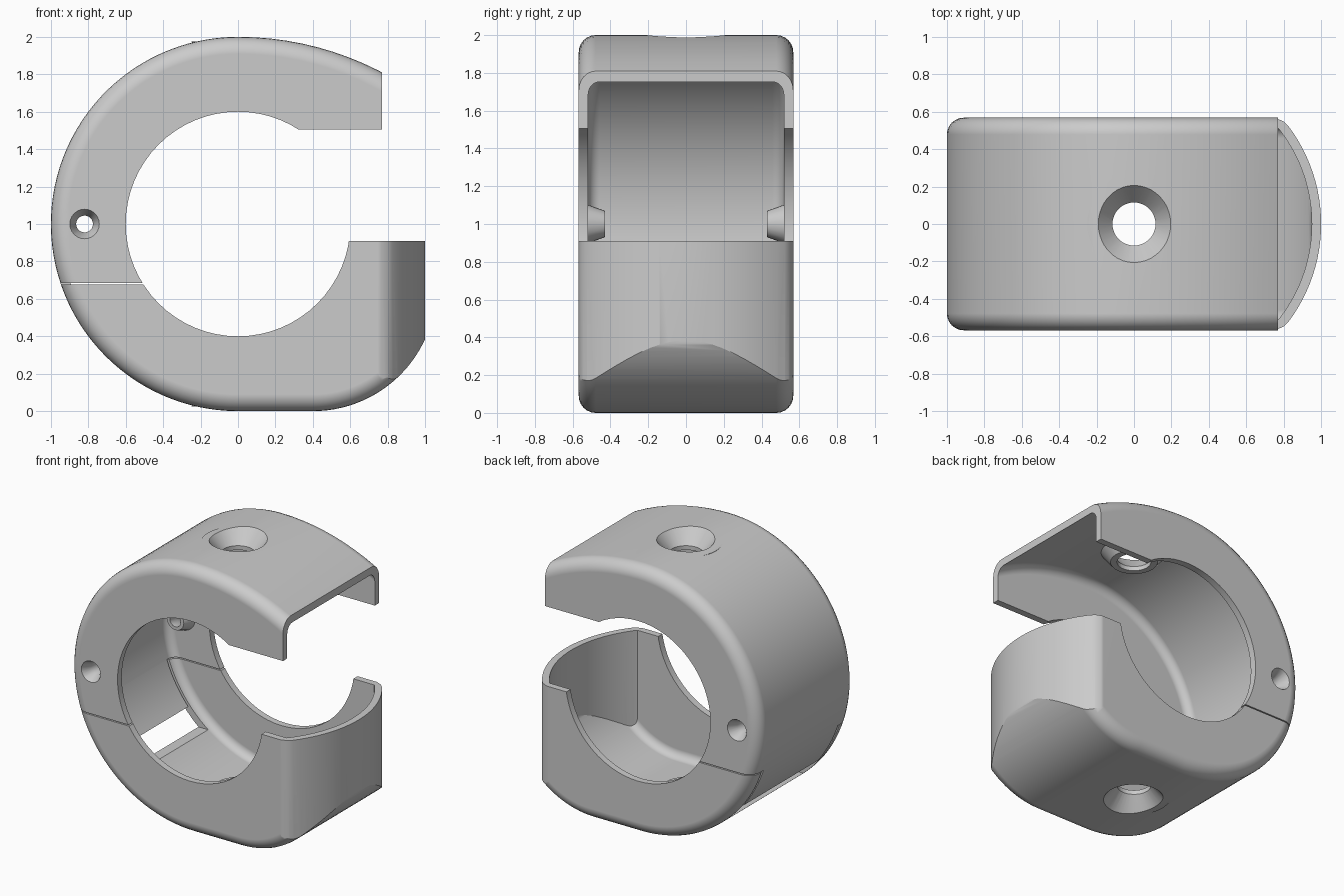
import bpy, bmesh, math
from mathutils import Matrix, Vector

if "Cube" in bpy.data.objects:
    bpy.data.objects.remove(bpy.data.objects["Cube"])

T, W, FIL = 0.05, 0.568, 0.09      # wall thickness, half width, edge fillet


def make(name, bm):
    bmesh.ops.recalc_face_normals(bm, faces=bm.faces)
    me = bpy.data.meshes.new(name)
    bm.to_mesh(me)
    bm.free()
    ob = bpy.data.objects.new(name, me)
    bpy.context.collection.objects.link(ob)
    return ob


def loft(name, rings):
    bm = bmesh.new()
    vs = [[bm.verts.new(p) for p in r] for r in rings]
    n = len(vs[0])
    for a, b in zip(vs, vs[1:]):
        for i in range(n):
            bm.faces.new((a[i], a[(i + 1) % n], b[(i + 1) % n], b[i]))
    bm.faces.new(vs[0])
    bm.faces.new(vs[-1])
    return make(name, bm)


def arc(cx, cz, r, a0, a1, n):
    return [(cx + r * math.cos(math.radians(a0 + (a1 - a0) * i / n)),
             cz + r * math.sin(math.radians(a0 + (a1 - a0) * i / n))) for i in range(n + 1)]


def inset(pts, d):
    # mitred inset of a convex counter-clockwise outline
    out, n = [], len(pts)
    for i in range(n):
        p = Vector(pts[i])
        e1 = (p - Vector(pts[i - 1])).normalized()
        e2 = (Vector(pts[(i + 1) % n]) - p).normalized()
        n1, n2 = Vector((-e1.y, e1.x)), Vector((-e2.y, e2.x))
        out.append(p + (n1 + n2) * d / (1 + n1.dot(n2)))
    return out


def rounded_slab(name, prof, off, w, r):
    # outline extruded along y with rounded side edges
    half = [(off + r * (1 - math.cos(a)), w - r * (1 - math.sin(a)))
            for a in [math.pi / 2 * k / 6 for k in range(7)]]
    levels = [(d, -y) for d, y in reversed(half)] + half
    return loft(name, [[(p[0], y, p[1]) for p in inset(prof, d)] for d, y in levels])


def box(x0, x1, y0, y1, z0, z1):
    return loft("cutter", [[(x0, y0, z), (x1, y0, z), (x1, y1, z), (x0, y1, z)] for z in (z0, z1)])


def cone(r0, r1, p0, p1, n=40):
    p0, p1 = Vector(p0), Vector(p1)
    bm = bmesh.new()
    m = Matrix.Translation((p0 + p1) / 2) @ Vector((0, 0, 1)).rotation_difference(p1 - p0).to_matrix().to_4x4()
    bmesh.ops.create_cone(bm, cap_ends=True, segments=n, radius1=r0, radius2=r1,
                          depth=(p1 - p0).length, matrix=m)
    return make("cutter", bm)


def boolean(ob, other, op='DIFFERENCE'):
    m = ob.modifiers.new("b", 'BOOLEAN')
    m.object, m.operation, m.solver = other, op, 'EXACT'
    bpy.context.view_layer.objects.active = ob
    bpy.ops.object.modifier_apply(modifier=m.name)
    bpy.data.objects.remove(other)


def plan(name, r, y_end, a_end, corner):
    # plan outline with bowed right wall
    a = arc(0.13, 0, r, -a_end, a_end, 24)
    pts = [(-1.5, -y_end)] + [(x, -y) for x, y in reversed(corner)] + a + corner + [(-1.5, y_end)]
    return loft(name, [[(x, y, z) for x, y in pts] for z in (-0.5, 1.6)])


def screw_seat(ob, z, s):
    # countersunk screw hole through the skin; s points outward
    boolean(ob, cone(0.16, 0.25, (0, 0, z - s * 0.14), (0, 0, z - s * 0.025)), 'UNION')
    boolean(ob, cone(0.105, 0.215, (0, 0, z - s * 0.12), (0, 0, z + s * 0.01)))
    boolean(ob, cone(0.115, 0.115, (0, 0, z - s * 0.25), (0, 0, z - s * 0.06)))


def finish(ob):
    bpy.ops.object.select_all(action='DESELECT')
    ob.select_set(True)
    bpy.context.view_layer.objects.active = ob
    bpy.ops.object.shade_smooth_by_angle(angle=math.radians(28))
    ob.modifiers.new("normals", 'WEIGHTED_NORMAL').keep_sharp = True


# upper shell
prof = ([(1.1, 0.1)] + arc(0, 0.345, 1.655, 48, 90, 14)[:-1] + arc(0, 1, 1, 90, 240, 48))
upper = rounded_slab("upper_shell", prof, 0, W, FIL)
boolean(upper, rounded_slab("cavity", prof, T, W - T, 0.06))
boolean(upper, cone(0.6, 0.6, (0, -1, 1), (0, 1, 1), 64))
cuts = [(0.77, 2, -1, 1, -1, 3), (0, 1.5, -1, 1, -1, 1.505), (-0.62, 1.5, -1, 1, -1, 0.685),
        (-2, 2, -1, 1, -1, 0.38), (-2, 2, 0.44, 1, -1, 0.685), (-2, 2, -1, -0.44, -1, 0.685)]
for c in cuts:
    boolean(upper, box(*c))
screw_seat(upper, 2.0, 1)
# hinge dimples
for s in (-1, 1):
    boolean(upper, cone(0.11, 0.07, (-0.82, s * 0.54, 1), (-0.82, s * 0.43, 1), 24), 'UNION')
    boolean(upper, cone(0.085, 0.045, (-0.82, s * 0.58, 1), (-0.82, s * 0.5, 1), 24))
    boolean(upper, cone(0.045, 0.045, (-0.82, s * 0.53, 1), (-0.82, s * 0.35, 1), 24))
finish(upper)

# lower shell
prof = ([(-1, 1.4)] + arc(0, 1, 1, 180, 270, 30)
        + arc(0.4, 0.66, 0.66, 270, 336.5, 20) + [(1.006, 1.4)])
lower = rounded_slab("lower_shell", prof, 0, W, FIL)
boolean(lower, plan("plan", 0.87, 0.62, 37, [(0.80, 0.548), (0.765, 0.563), (0.72, 0.575), (0.7, 0.62)]), 'INTERSECT')
cavity = rounded_slab("cavity", prof, T, W - T, 0.06)
boolean(cavity, plan("plan", 0.82, 0.62, 41, [(0.72, 0.56), (0.68, 0.62)]), 'INTERSECT')
boolean(lower, cavity)
boolean(lower, cone(0.6, 0.6, (0, -1, 1), (0, 1, 1), 64))
for c in [(-2, 2, -1, 1, 0.91, 3), (-2, 0, -1, 1, 0.677, 3), (-1.3, -0.45, -0.46, 0.46, 0.24, 0.8)]:
    boolean(lower, box(*c))
screw_seat(lower, 0.0, -1)
finish(lower)
